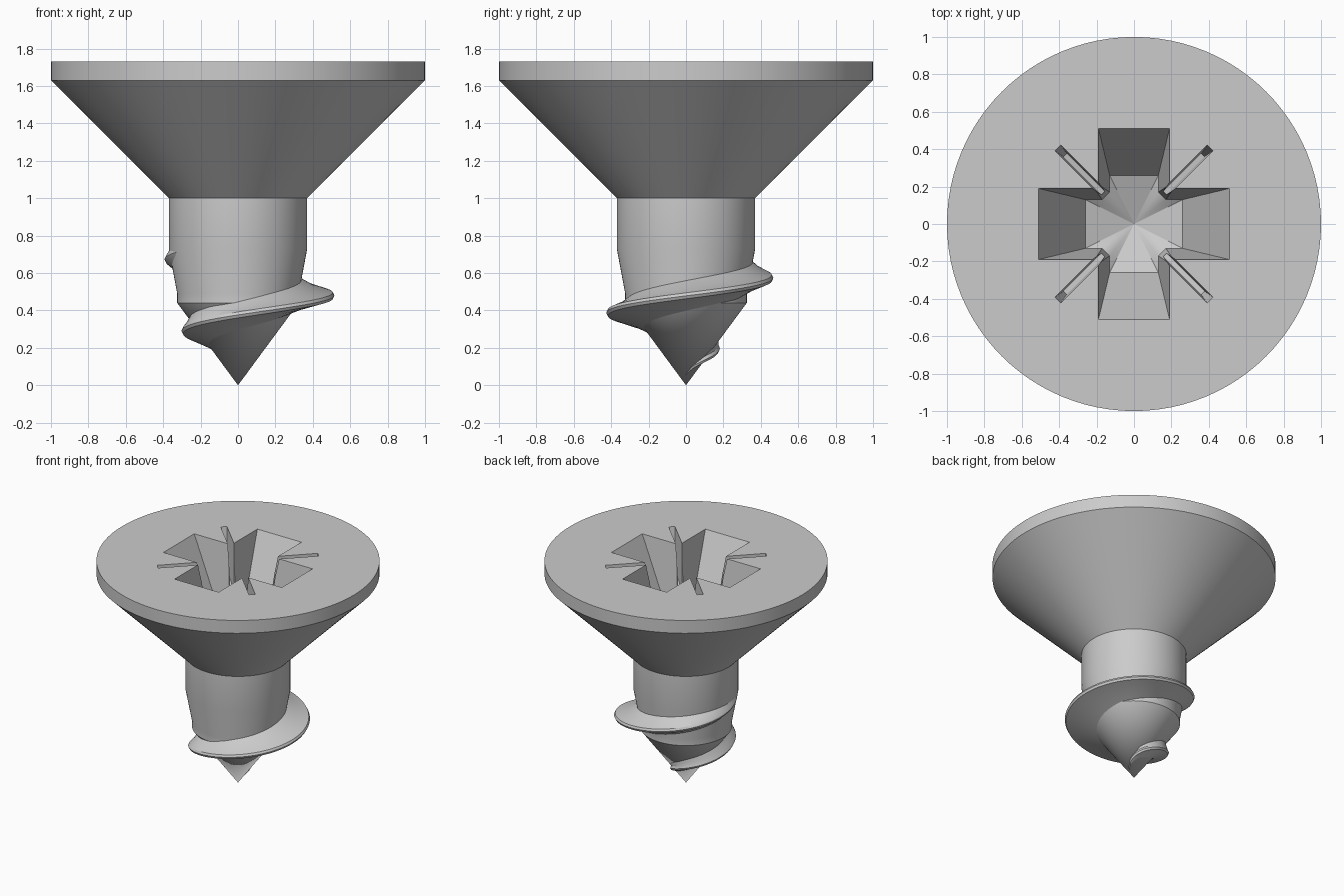
import bpy, bmesh, math
from mathutils import Matrix, Vector

cube = bpy.data.objects.get("Cube")
if cube:
    bpy.data.objects.remove(cube, do_unlink=True)

steel = bpy.data.materials.new("grey steel")
steel.use_nodes = True
GREY = (0.6, 0.6, 0.6, 1)
steel.diffuse_color = GREY
steel.node_tree.nodes["Principled BSDF"].inputs["Base Color"].default_value = GREY

TOP = 1.73
PROFILE = [(0, 0), (0.325, 0.44), (0.325, 0.49), (0.37, 0.73),
           (0.37, 1.0), (1.0, 1.63), (1.0, TOP), (0, TOP)]


def finish(bm, name):
    bmesh.ops.recalc_face_normals(bm, faces=bm.faces)
    mesh = bpy.data.meshes.new(name)
    bm.to_mesh(mesh)
    bm.free()
    mesh.materials.append(steel)
    ob = bpy.data.objects.new(name, mesh)
    bpy.context.collection.objects.link(ob)
    return ob


def select(ob):
    bpy.ops.object.select_all(action='DESELECT')
    ob.select_set(True)
    bpy.context.view_layer.objects.active = ob


def bridge(bm, a, b):
    n = len(a)
    for i in range(n):
        bm.faces.new((a[i], a[(i + 1) % n], b[(i + 1) % n], b[i]))


# Head, shank and point: one turned profile
def make_body(steps=96):
    bm = bmesh.new()
    tip = bm.verts.new((0, 0, 0))
    rings = []
    for r, z in PROFILE[1:-1]:
        rings.append([bm.verts.new((r * math.cos(i * math.tau / steps),
                                    r * math.sin(i * math.tau / steps), z))
                      for i in range(steps)])
    for a, b in zip(rings, rings[1:]):
        bridge(bm, a, b)
    for i in range(steps):
        bm.faces.new((tip, rings[0][(i + 1) % steps], rings[0][i]))
    bm.faces.new(rings[-1])
    return finish(bm, "screw_body")


# Tapered cross recess with chamfered inner corners and a conical floor
def make_cross_cutter(depth=0.5):
    bm = bmesh.new()

    def ring(d):
        t = d / depth
        e, w, c = 0.51 - 0.25 * t, 0.19 - 0.06 * t, 0.02 + 0.02 * t
        verts = []
        for q in range(4):
            turn = Matrix.Rotation(q * math.pi / 2, 3, 'Z')
            for x, y in ((e, -w), (e, w), (w + c, w), (w, w + c)):
                verts.append(bm.verts.new(turn @ Vector((x, y, TOP - d))))
        return verts

    upper, lower = ring(-0.05), ring(depth)
    bridge(bm, upper, lower)
    bm.faces.new(upper)
    apex = bm.verts.new((0, 0, TOP - depth - 0.1))
    for i in range(len(lower)):
        bm.faces.new((lower[i], lower[(i + 1) % len(lower)], apex))
    return finish(bm, "cross_cutter")


# Thin diagonal slot between the arms of the cross
def make_slot_cutter(angle):
    bm = bmesh.new()
    turn = Matrix.Rotation(angle, 3, 'Z')
    outline = [(0.12, -0.05, 0.024), (0.585, -0.05, 0.024),
               (0.52, 0.3, 0.012), (0.12, 0.36, 0.012)]
    sides = [[bm.verts.new(turn @ Vector((r, s * w, TOP - d)))
              for r, d, w in outline] for s in (-1, 1)]
    bridge(bm, *sides)
    for side in sides:
        bm.faces.new(side)
    return finish(bm, "slot_cutter")


def cut(ob, cutter):
    cutter.hide_render = True
    mod = ob.modifiers.new("recess", 'BOOLEAN')
    mod.operation = 'DIFFERENCE'
    mod.solver = 'EXACT'
    mod.object = cutter
    select(ob)
    bpy.ops.object.modifier_apply(modifier=mod.name)
    bpy.data.objects.remove(cutter, do_unlink=True)


def body_radius(z):
    for (r0, z0), (r1, z1) in zip(PROFILE, PROFILE[1:]):
        if z0 <= z <= z1:
            return r0 + (r1 - r0) * (z - z0) / (z1 - z0)
    return 0


# Crest radius of the thread at each quarter turn, eased between the values
CREST = [0.05, 0.165, 0.29, 0.42, 0.515, 0.465, 0.39, 0.32]


def crest_radius(t):
    i = min(int(t), len(CREST) - 2)
    f = t - i
    p0, p1, p2, p3 = (CREST[min(max(k, 0), len(CREST) - 1)] for k in range(i - 1, i + 3))
    return p1 + f * ((p2 - p0) + f * ((2 * p0 - 5 * p1 + 4 * p2 - p3)
                                      + f * (3 * (p1 - p2) + p3 - p0))) / 2


# Helical thread swept up the point and shank
def make_thread(per_quarter=20):
    bm = bmesh.new()
    quarters = len(CREST) - 1
    rings = []
    for k in range(quarters * per_quarter + 1):
        t = k / per_quarter
        a = (t - 1) * math.pi / 2
        z = 0.07 + 0.102 * t
        half = min(0.095, 0.045 + 0.035 * t)
        crest = crest_radius(t)

        def root(h):
            return max(body_radius(z + h) - 0.03, 0.005)

        lo, hi = root(-half), root(half)
        mid_lo, mid_hi = lo + 0.5 * (crest - lo), hi + 0.5 * (crest - hi)
        section = [(lo, -half), (mid_lo, -0.5 * half), (crest - 0.008, -0.016), (crest, 0),
                   (crest - 0.008, 0.016), (mid_hi, 0.45 * half), (hi, half)]
        rings.append([bm.verts.new((-r * math.sin(a), r * math.cos(a), z + h))
                      for r, h in section])
    for a, b in zip(rings, rings[1:]):
        bridge(bm, a, b)
    bm.faces.new(rings[0])
    bm.faces.new(rings[-1])
    return finish(bm, "thread")


body = make_body()
cut(body, make_cross_cutter())
for q in range(4):
    cut(body, make_slot_cutter(math.pi / 4 + q * math.pi / 2))
thread = make_thread()

for ob in (body, thread):
    select(ob)
    bpy.ops.object.shade_smooth_by_angle(angle=math.radians(30))
